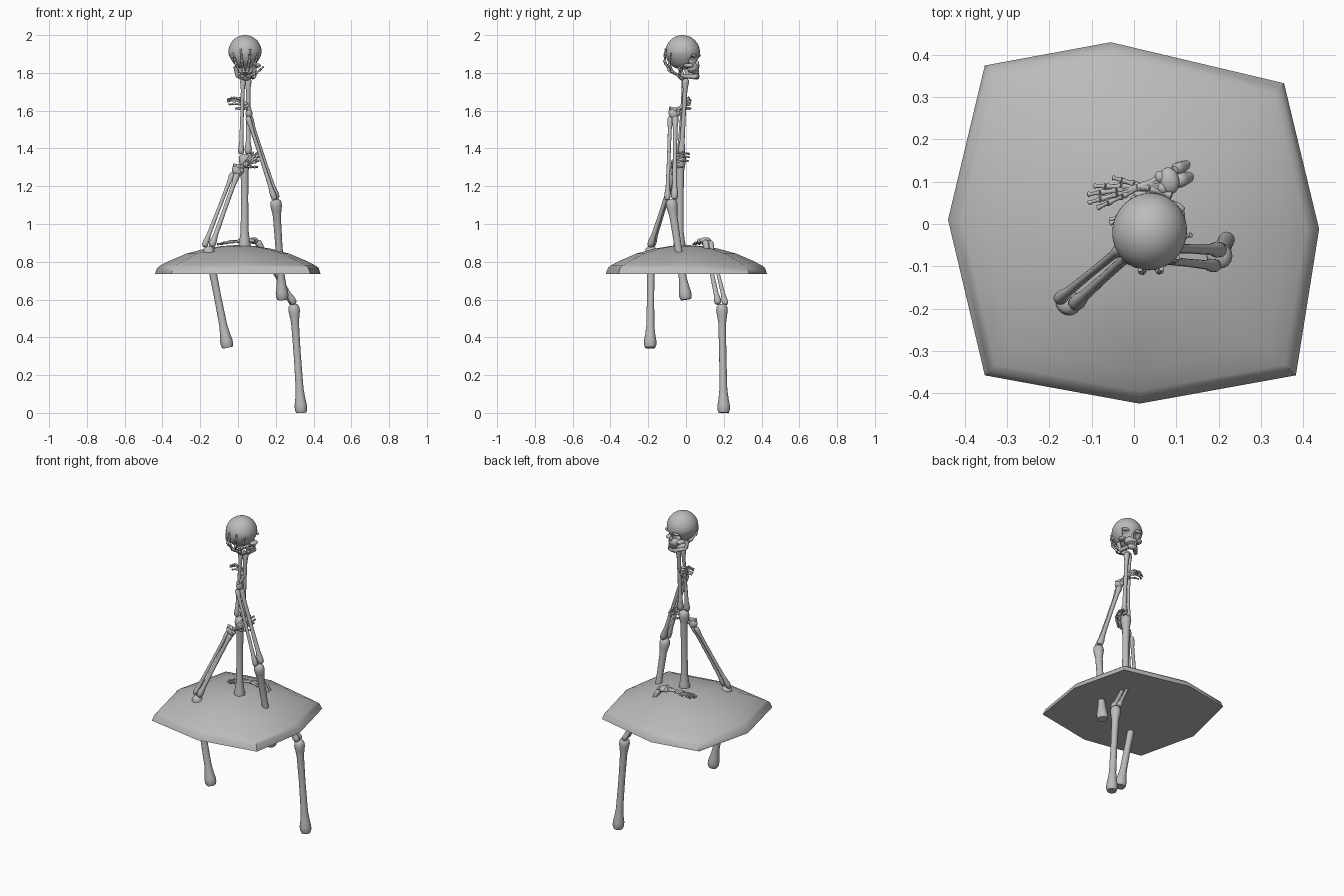
import bpy, bmesh, math
from mathutils import Vector, Matrix

V = Vector
cube = bpy.data.objects.get("Cube")
if cube:
    bpy.data.objects.remove(cube)

grey = bpy.data.materials.new("bone_grey")
grey.use_nodes = True
grey.diffuse_color = (0.5, 0.5, 0.5, 1)
grey.node_tree.nodes["Principled BSDF"].inputs["Base Color"].default_value = (0.5, 0.5, 0.5, 1)


def finish(bm, name, angle=50):
    bmesh.ops.recalc_face_normals(bm, faces=bm.faces)
    me = bpy.data.meshes.new(name)
    bm.to_mesh(me)
    bm.free()
    me.materials.append(grey)
    ob = bpy.data.objects.new(name, me)
    bpy.context.collection.objects.link(ob)
    bpy.ops.object.select_all(action="DESELECT")
    ob.select_set(True)
    bpy.context.view_layer.objects.active = ob
    bpy.ops.object.shade_smooth_by_angle(angle=math.radians(angle))
    return ob


def loft(bm, rings):
    """Skin a list of point rings and cap both ends."""
    loops = [[bm.verts.new(p) for p in ring] for ring in rings]
    n = len(loops[0])
    for a, b in zip(loops, loops[1:]):
        for i in range(n):
            j = (i + 1) % n
            bm.faces.new((a[i], a[j], b[j], b[i]))
    bm.faces.new(loops[0])
    bm.faces.new(loops[-1])


def bone(bm, a, b, profile, sides=12):
    """Turned bone from a to b; profile is (fraction, radius) pairs."""
    a, b = V(a), V(b)
    turn = (b - a).to_track_quat("Z", "Y")
    rings = []
    for t, r in profile:
        rings.append([a.lerp(b, t) + turn @ V((r * math.cos(k * math.tau / sides),
                      r * math.sin(k * math.tau / sides), 0)) for k in range(sides)])
    loft(bm, rings)


def ball(bm, centre, size, rot=Matrix()):
    m = Matrix.Translation(centre) @ rot.to_4x4() @ Matrix.Diagonal((*size, 1))
    return bmesh.ops.create_uvsphere(bm, u_segments=16, v_segments=10, radius=1, matrix=m)["verts"]


HUMERUS = [(0, .018), (.02, .028), (.06, .031), (.1, .027), (.17, .021), (.45, .019),
           (.78, .021), (.87, .027), (.93, .033), (.97, .033), (1, .027)]
FOREARM = [(0, .01), (.02, .018), (.07, .019), (.16, .013), (.5, .011), (.85, .012),
           (.94, .017), (.98, .017), (1, .01)]


def phalanx(r):
    return [(0, r * .6), (.06, r * 1.25), (.16, r * 1.15), (.32, r * .75), (.7, r * .7),
            (.88, r * 1.05), (.96, r), (1, r * .5)]


def hand(name, wrist, forward, back, curls, spread, thumb_side, lean=0):
    """Carpals, four fingers and a thumb; back is the back-of-hand direction."""
    w, d = V(wrist), V(forward).normalized()
    n = V(back)
    n = (n - d * n.dot(d)).normalized()
    side = n.cross(d)
    basis = Matrix((side, d, n)).transposed()
    bm = bmesh.new()
    ball(bm, w + d * .012, (.032, .024, .018), basis)
    for s in (-1, 1):
        ball(bm, w + d * .03 + side * .013 * s, (.015, .014, .013), basis)
    fingers = [(i - 1.5, 1 - .07 * abs(i - 1.4), curls) for i in range(4)]
    fingers.append((thumb_side * 3.2, .72, [c * .6 for c in curls]))
    for off, scale, bends in fingers:
        turn = -math.radians(spread * off + lean)
        direction = Matrix.Rotation(turn, 3, n) @ d
        axis = direction.cross(n)
        p = w + d * .012 + side * off * .011
        for k, length in enumerate((.078, .053, .042, .034)):
            q = p + direction * length * scale
            bone(bm, p, q, phalanx(.0095 - .0012 * k), 8)
            p = q
            if k < 3:
                direction = Matrix.Rotation(math.radians(-bends[k]), 3, axis) @ direction
    finish(bm, name)


def arm(name, wrist, elbow, end, side):
    """Paired forearm bones and the upper arm bone."""
    w, e, s = V(wrist), V(elbow), V(side).normalized()
    bm = bmesh.new()
    for sign, fat in ((1, 1), (-1, .85)):
        bone(bm, e + s * .02 * sign, w + s * .014 * sign, [(t, r * fat) for t, r in FOREARM])
    finish(bm, name + "_forearm")
    bm = bmesh.new()
    bone(bm, elbow, end, HUMERUS, 16)
    finish(bm, name + "_upper_arm")


# Domed eight-sided slab with a thin sloping rim
outline = [(-.353, .375), (-.055, .43), (.355, .333), (.438, -.012),
           (.383, -.358), (.013, -.425), (-.353, -.358), (-.44, .01)]
levels = [(1, .735), (.972, .768), (.93, .782), (.82, .806), (.62, .843),
          (.4, .869), (.2, .883), (.04, .888)]
bm = bmesh.new()
loft(bm, [[V((x * s, y * s, z)) for x, y in outline] for s, z in levels])
finish(bm, "domed_slab", 40)

# Arms
arm("centre", (.04, -.005, 1.77), (.035, -.03, 1.37), (.035, -.035, .85), (1, .3, 0))
arm("left", (.055, -.07, 1.57), (.2, -.08, 1.13), (.235, 0, .6), (.3, 1, .1))
arm("right", (-.015, -.06, 1.27), (-.16, -.185, .88), (-.055, -.19, .345), (1, -.3, 0))
arm("rear", (.1, .115, .91), (.295, .19, .575), (.335, .2, 0), (.2, -.95, .1))

# Hands: one cupping the skull, two gripping the centre arm, one flat on the slab
hand("centre_hand", (.04, -.01, 1.772), (0, -.88, .46), (0, -.46, -.88), (31, 30, 12), 24, 1)
hand("left_hand", (.06, -.075, 1.575), (-.15, .75, .65), (1, .1, 0), (35, 40, 35), 12, 1)
hand("right_hand", (-.015, -.065, 1.275), (.8, -.05, .6), (0, -1, 0), (28, 38, 38), 13, 1)
hand("rear_hand", (.095, .105, .912), (-1, -.22, -.02), (0, 0, 1), (4, 4, 4), 9, 1)

# Skull: cranium with pressed-in sockets, cheekbones, upper jaw and lower jaw
bm = bmesh.new()
cranium = bmesh.ops.create_uvsphere(bm, u_segments=40, v_segments=28, radius=1,
                                    matrix=Matrix.Diagonal((.088, .092, .091, 1)))["verts"]
sockets = [(V((-.034, .074, -.04)), .026), (V((.034, .074, -.04)), .026)]
for v in cranium:
    v.co.x *= 1 - .2 * max(0, -v.co.z / .091)
    for centre, radius in sockets:
        near = 1 - (v.co - centre).length / radius
        if near > 0:
            v.co.y -= .035 * min(1, near * 2)
for s in (-1, 1):
    ball(bm, (.05 * s, .05, -.07), (.02, .028, .012))
    ball(bm, (.034 * s, .075, -.018), (.03, .012, .009))
    bone(bm, (.053 * s, .0, -.075), (.047 * s, .015, -.125), [(0, .012), (.5, .011), (1, .011)], 8)
    bone(bm, (.047 * s, .012, -.125), (.018 * s, .078, -.13), [(0, .012), (.5, .012), (1, .014)], 8)
ball(bm, (0, .058, -.083), (.04, .03, .03))
ball(bm, (0, .074, -.126), (.03, .018, .016))
ball(bm, (0, .082, -.06), (.008, .01, .016))
for i in range(8):
    a = (i - 3.5) * .3
    ball(bm, (.033 * math.sin(a), .052 + .034 * math.cos(a), -.106), (.0055, .005, .013))
skull = finish(bm, "skull", 60)
skull.location = (.037, -.018, 1.909)
skull.rotation_euler.z = math.radians(-18)
